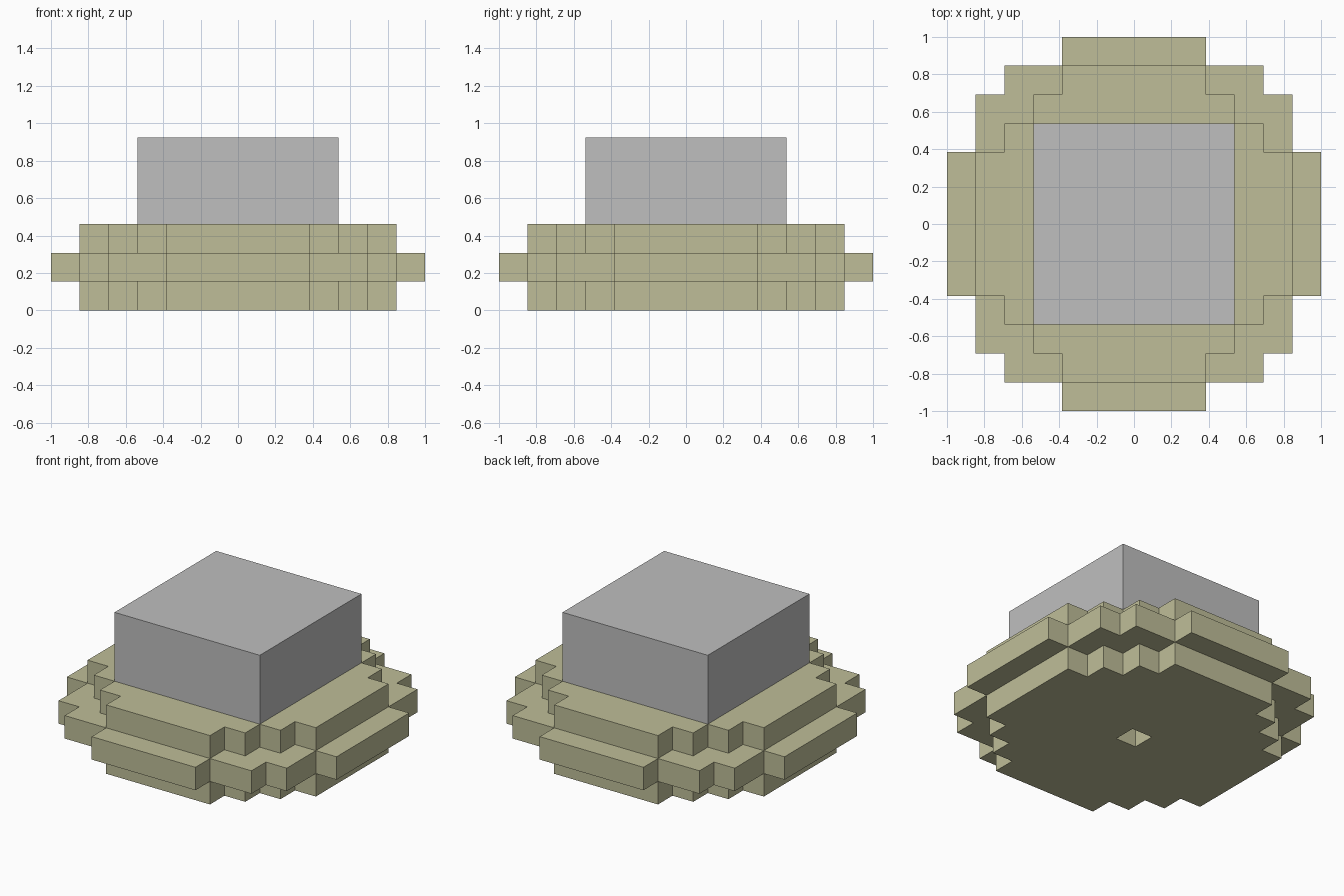
import bpy, bmesh

cube = bpy.data.objects.get("Cube")
if cube:
    bpy.data.objects.remove(cube, do_unlink=True)

U = 2 / 13  # edge length of one block


def material(name, rgb):
    m = bpy.data.materials.new(name)
    m.use_nodes = True
    m.diffuse_color = (*rgb, 1)
    m.node_tree.nodes["Principled BSDF"].inputs["Base Color"].default_value = (*rgb, 1)
    return m


khaki = material("khaki", (0.52, 0.515, 0.315))
grey = material("light grey", (0.52, 0.52, 0.52))


def layer(name, quarter, z, height, mat, hole=0):
    """Extrude half of a stepped outline (in blocks) and mirror it across x."""
    pts = quarter + [(x, -y) for x, y in reversed(quarter)]
    if hole:
        pts += [(0, -hole), (hole, -hole), (hole, hole), (0, hole)]
    bm = bmesh.new()
    base = bm.faces.new([bm.verts.new((x * U, y * U, z * U)) for x, y in pts])
    ext = bmesh.ops.extrude_face_region(bm, geom=[base], use_keep_orig=True)
    top = [v for v in ext["geom"] if isinstance(v, bmesh.types.BMVert)]
    bmesh.ops.translate(bm, verts=top, vec=(0, 0, height * U))
    bmesh.ops.recalc_face_normals(bm, faces=bm.faces)
    # Open the wall on the mirror plane
    seam = [f for f in bm.faces if all(abs(v.co.x) < 1e-5 for v in f.verts)]
    bmesh.ops.delete(bm, geom=seam, context="FACES")
    mesh = bpy.data.meshes.new(name)
    bm.to_mesh(mesh)
    bm.free()
    mesh.materials.append(mat)
    obj = bpy.data.objects.new(name, mesh)
    bpy.context.collection.objects.link(obj)
    obj.modifiers.new("Mirror", "MIRROR").use_clip = True
    return obj


# Stepped quarter outlines, from the back middle round to the side
narrow = [(0, 5.5), (2.5, 5.5), (2.5, 4.5), (3.5, 4.5),
          (3.5, 3.5), (4.5, 3.5), (4.5, 2.5), (5.5, 2.5)]
wide = [(0, 6.5), (2.5, 6.5), (2.5, 5.5), (4.5, 5.5),
        (4.5, 4.5), (5.5, 4.5), (5.5, 2.5), (6.5, 2.5)]

# Round base in three layers, with a square socket underneath
layer("base_lower", narrow, 0, 1, khaki, hole=0.5)
layer("base_middle", wide, 1, 1, khaki)
layer("base_upper", narrow, 2, 1, khaki)

# Square block on top
layer("top_block", [(0, 3.5), (3.5, 3.5)], 3, 3, grey)
